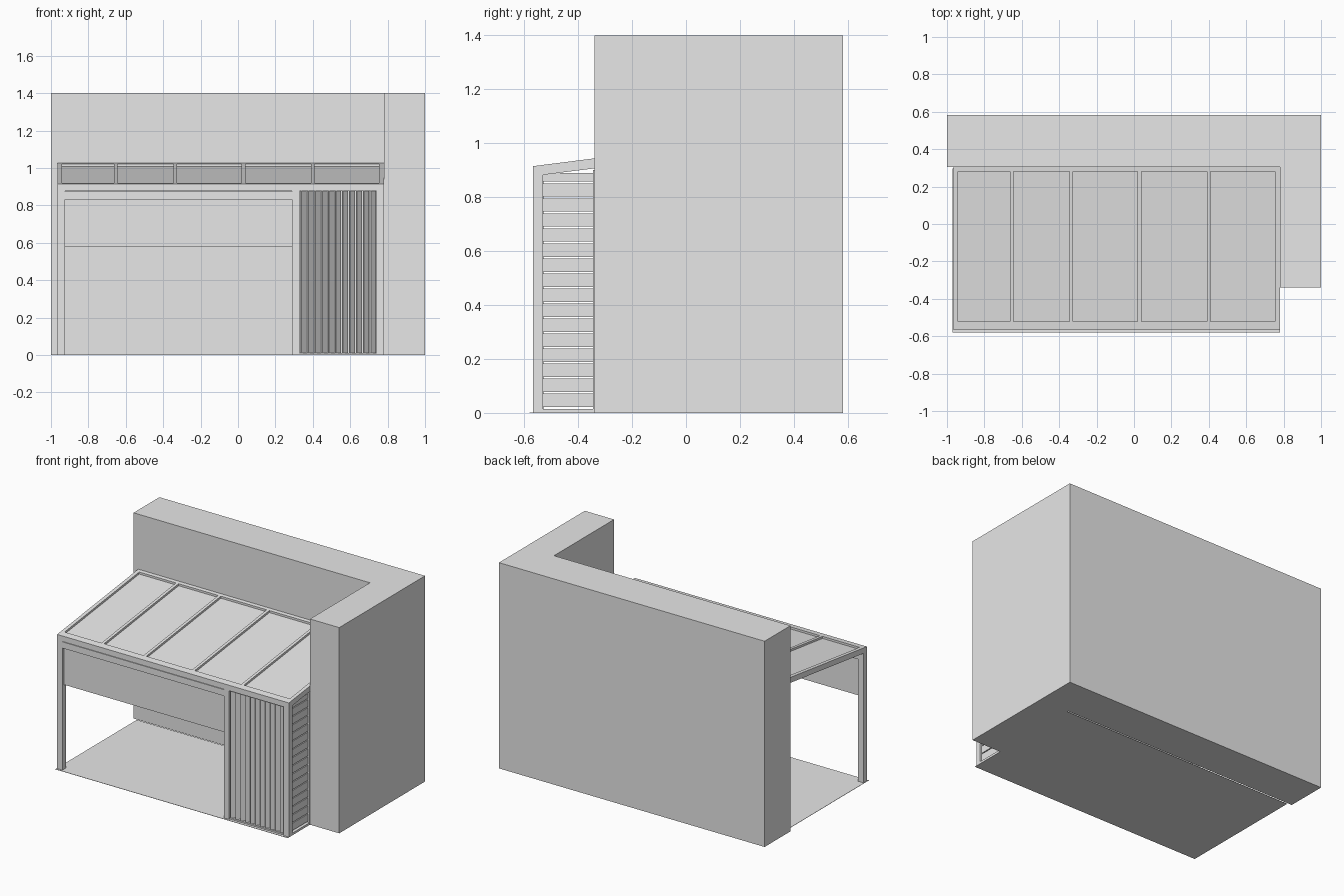
import bpy, math
from mathutils import Matrix

cube = bpy.data.objects.get("Cube")
if cube:
    bpy.data.objects.remove(cube, do_unlink=True)

grey = bpy.data.materials.new("light_grey")
grey.use_nodes = True
grey.diffuse_color = (0.8, 0.8, 0.8, 1)
grey.node_tree.nodes["Principled BSDF"].inputs["Base Color"].default_value = (0.8, 0.8, 0.8, 1)


def add_mesh(name, verts, faces):
    mesh = bpy.data.meshes.new(name)
    mesh.from_pydata(verts, [], faces)
    mesh.materials.append(grey)
    obj = bpy.data.objects.new(name, mesh)
    bpy.context.collection.objects.link(obj)
    return obj


def prism(name, profile, depth, place):
    """Extrude a closed counter-clockwise profile; place maps (u, v, w) to x, y, z."""
    n = len(profile)
    verts = [place(u, v, w) for w in depth for u, v in profile]
    faces = [tuple(reversed(range(n))), tuple(range(n, 2 * n))]
    faces += [(i, (i + 1) % n, n + (i + 1) % n, n + i) for i in range(n)]
    return add_mesh(name, verts, faces)


def upright(u, v, w):
    return (u, v, w)


def sideways(u, v, w):
    return (w, u, v)


def box(name, x, y, z):
    profile = [(x[0], y[0]), (x[1], y[0]), (x[1], y[1]), (x[0], y[1])]
    return prism(name, profile, z, upright)


# Main dimensions
LEFT, RIGHT = -0.965, 0.78
FRONT, BACK = -0.567, 0.305
INNER = -0.53
POST = 0.04


def roof_z(y):
    return 0.915 + 0.127 * (y - FRONT)


def sloped(name, x, y, top, bottom):
    """Bar or sheet following the roof pitch, offset below the roof surface."""
    profile = [(y[0], roof_z(y[0]) - bottom), (y[1], roof_z(y[1]) - bottom),
               (y[1], roof_z(y[1]) - top), (y[0], roof_z(y[0]) - top)]
    return prism(name, profile, x, sideways)


# L-shaped house walls
prism("house_walls", [(-1, BACK), (RIGHT, BACK), (RIGHT, -0.34), (1, -0.34),
                      (1, 0.583), (-1, 0.583)], (0, 1.4), upright)

# Thin floor sheet, just short of the back wall
box("floor", (-0.97, RIGHT), (-0.58, 0.297), (0, 0.002))

# Front posts and the side post by the wall
for name, x in (("left_post", LEFT), ("middle_post", 0.29), ("right_post", RIGHT - POST)):
    box(name, (x, x + POST), (FRONT, INNER), (0, 0.885))
box("wall_post", (RIGHT - POST, RIGHT), (-0.345, -0.308), (0, 0.9))

# Front beam and pitched roof frame
box("front_beam", (LEFT, RIGHT), (FRONT, INNER), (0.882, 0.915))
sloped("left_rail", (LEFT, LEFT + 0.025), (FRONT, BACK), 0, 0.037)
sloped("right_rail", (RIGHT - 0.025, RIGHT), (FRONT, BACK), 0, 0.037)
sloped("front_rail", (LEFT, RIGHT), (FRONT, -0.522), 0, 0.037)
sloped("back_rail", (LEFT, RIGHT), (0.28, BACK), 0, 0.037)
for x in (-0.653, -0.335, 0.03, 0.4):
    sloped("rafter", (x - 0.01, x + 0.01), (-0.545, BACK), 0, 0.037)

# Roof sheet, recessed between the rafters
sloped("roof_panel", (LEFT + 0.01, RIGHT - 0.01), (-0.535, 0.295), 0.014, 0.022)

# Screen housing and the partly lowered screen
box("screen_housing", (LEFT + POST, 0.29), (FRONT, INNER), (0.832, 0.875))
box("housing_backing", (LEFT + POST, 0.29), (-0.555, INNER), (0.875, 0.882))
box("front_screen", (LEFT + POST, 0.29), (-0.552, -0.546), (0.578, 0.832))

# Vertical angled louvres in the front bay
bay = (0.33, RIGHT - POST)
count = 11
pitch = (bay[1] - bay[0]) / count
for i in range(count):
    blade = box("front_louvre", (-0.019, 0.019), (-0.005, 0.005), (0.012, 0.882))
    blade.matrix_world = (Matrix.Translation((bay[0] + pitch * (i + 0.5), -0.545, 0))
                          @ Matrix.Rotation(math.radians(45), 4, "Z"))
box("louvre_sill", bay, (-0.56, INNER), (0, 0.012))

# Horizontal boards on the side bay with narrow gaps between
step = 0.0557
for i in range(16):
    z = 0.022 + step * i
    box("side_board", (RIGHT - 0.028, RIGHT - 0.012), (INNER, -0.345),
        (z, min(z + step - 0.006, 0.89)))
box("side_sill", (RIGHT - POST, RIGHT), (INNER, -0.345), (0, 0.015))
